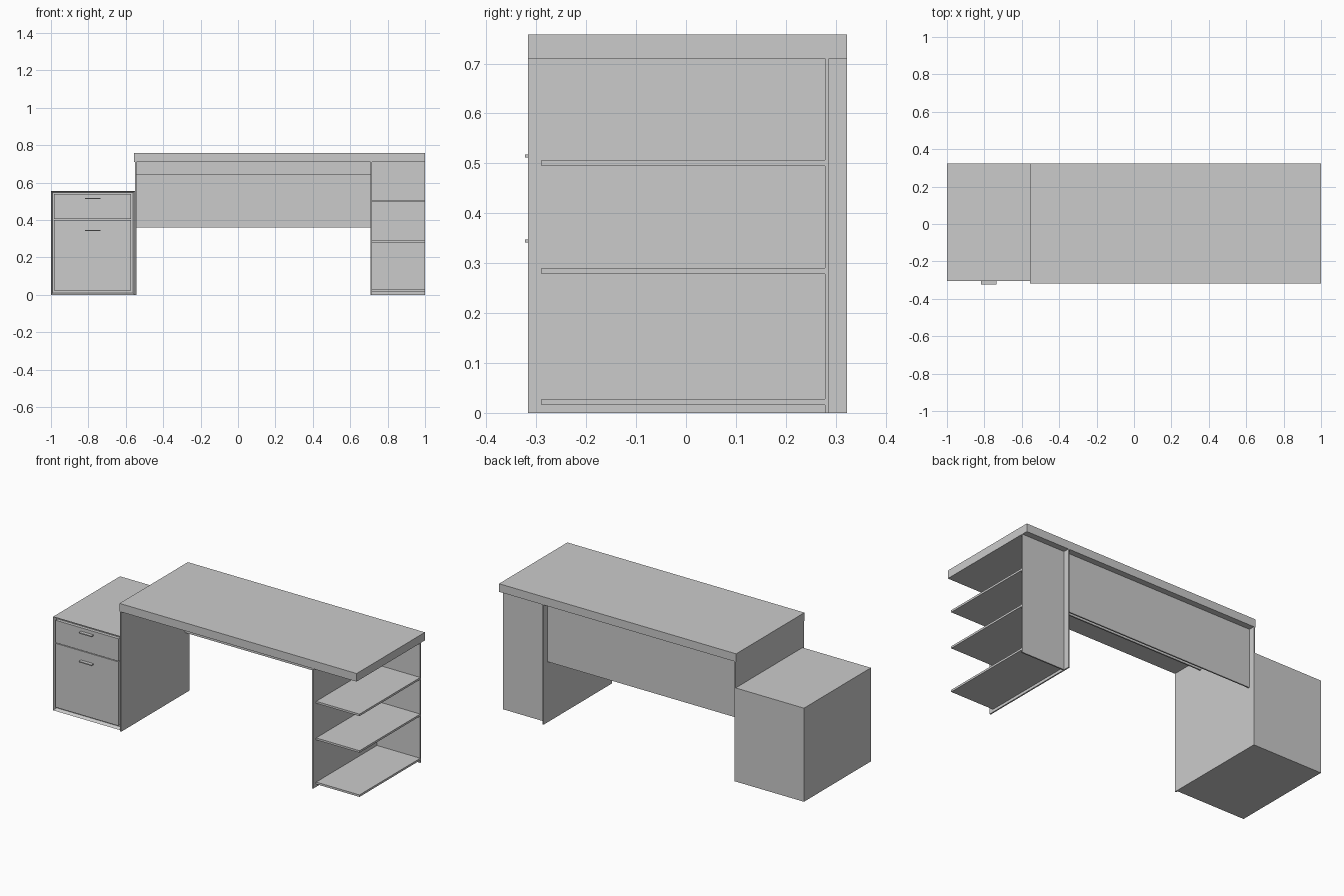
import bpy, bmesh

if "Cube" in bpy.data.objects:
    bpy.data.objects.remove(bpy.data.objects["Cube"])


def box(name, x, y, z):
    """Axis-aligned box from (min, max) ranges."""
    bm = bmesh.new()
    bmesh.ops.create_cube(bm, size=1)
    for v in bm.verts:
        v.co = [r[0] if c < 0 else r[1] for c, r in zip(v.co, (x, y, z))]
    mesh = bpy.data.meshes.new(name)
    bm.to_mesh(mesh)
    bm.free()
    obj = bpy.data.objects.new(name, mesh)
    bpy.context.collection.objects.link(obj)
    return obj


FRONT, BACK = -0.317, 0.323
TOP_Z = 0.71

# Desk top
box("desk_top", (-0.555, 1.0), (FRONT, BACK), (TOP_Z, 0.758))

# Full-depth leg panels
box("left_leg_panel", (-0.552, -0.544), (FRONT, BACK), (0, TOP_Z))
box("right_leg_panel", (0.708, 0.716), (FRONT, BACK), (0, TOP_Z))

# Back modesty panel and rail under the top
box("modesty_panel", (-0.544, 0.708), (0.279, 0.287), (0.36, TOP_Z))
box("under_rail", (-0.544, 0.708), (-0.115, -0.107), (0.64, TOP_Z))

# Open shelves on the right
box("shelf_back", (0.716, 1.0), (0.279, 0.287), (0, TOP_Z))
for i, z in enumerate((0.016, 0.278, 0.495)):
    box(f"shelf_{i + 1}", (0.716, 1.0), (-0.29, 0.279), (z, z + 0.012))

# Cabinet body with a shallow recess in its front
cabinet = box("cabinet_body", (-1.0, -0.552), (-0.304, BACK), (0, 0.555))
bm = bmesh.new()
bm.from_mesh(cabinet.data)
bm.normal_update()
front = next(f for f in bm.faces if f.normal.y < -0.9)
bmesh.ops.inset_region(bm, faces=[front], thickness=0.013)
bmesh.ops.translate(bm, verts=front.verts, vec=(0, 0.02, 0))
bm.to_mesh(cabinet.data)
bm.free()

# Drawer fronts with bar handles
for name, z, hz in (("upper", (0.405, 0.538), 0.512), ("lower", (0.022, 0.401), 0.341)):
    box(f"{name}_drawer_front", (-0.984, -0.573), (-0.303, -0.28), z)
    box(f"{name}_drawer_handle", (-0.818, -0.735), (-0.323, -0.302), (hz, hz + 0.006))
